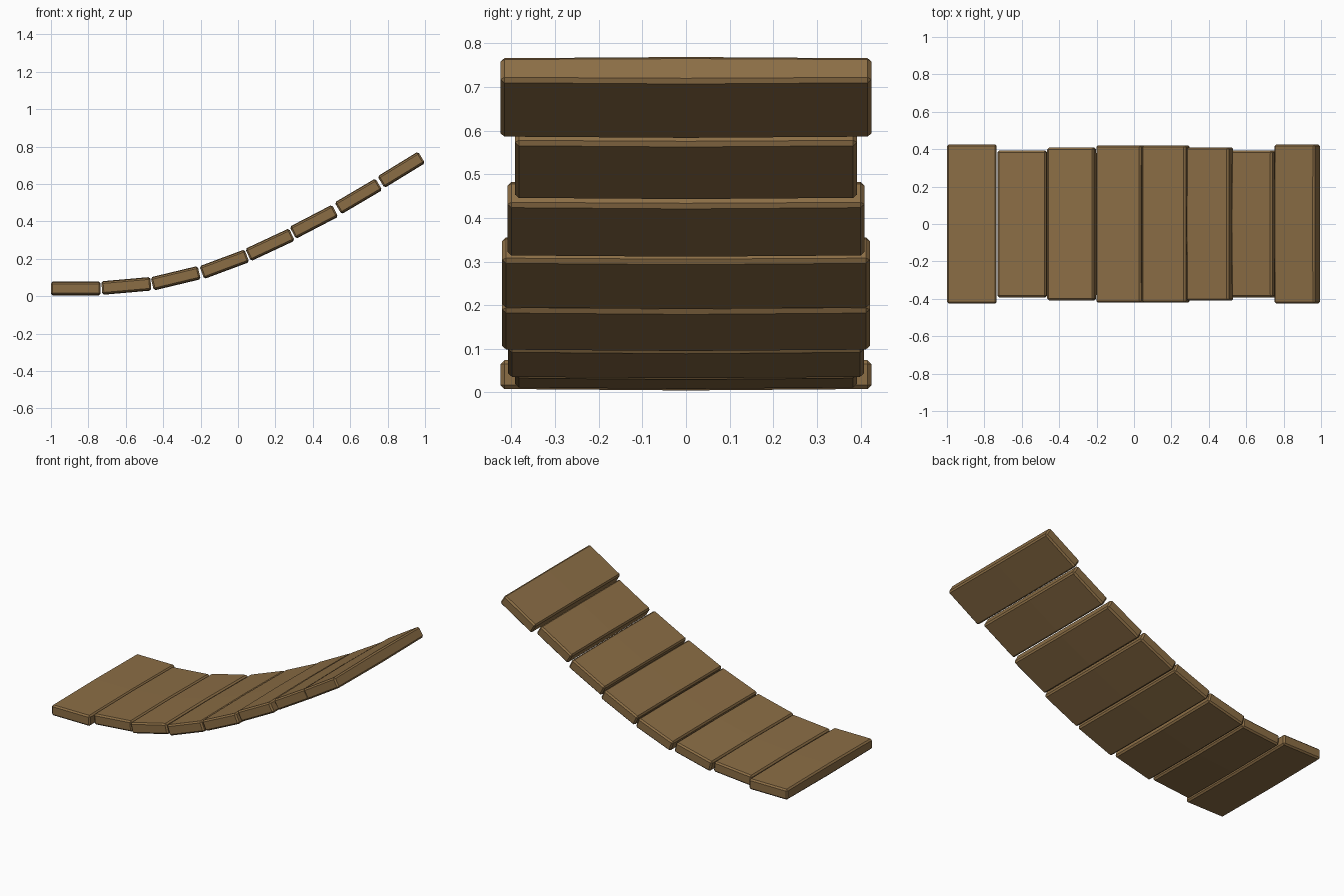
import bpy, bmesh
from math import radians

if "Cube" in bpy.data.objects:
    bpy.data.objects.remove(bpy.data.objects["Cube"])

wood = bpy.data.materials.new("wood")
wood.diffuse_color = (0.26, 0.155, 0.06, 1)
wood.use_nodes = True
wood.node_tree.nodes["Principled BSDF"].inputs["Base Color"].default_value = wood.diffuse_color

THICK = 0.066


def plank(name, x, z, length, half_width, angle):
    bm = bmesh.new()
    bmesh.ops.create_cube(bm, size=1)
    for v in bm.verts:
        v.co.x *= length
        v.co.y *= half_width * 2
        v.co.z *= THICK
    # worn edges
    bmesh.ops.bevel(bm, geom=bm.edges[:], offset=0.009, segments=1,
                    affect='EDGES', profile=0.5)
    # slight swelling along the middle of the board
    bmesh.ops.bisect_plane(bm, geom=bm.verts[:] + bm.edges[:] + bm.faces[:],
                           plane_co=(0, 0, 0), plane_no=(0, 1, 0))
    for v in bm.verts:
        if abs(v.co.y) < 0.001:
            v.co.z *= 1.1
    bmesh.ops.recalc_face_normals(bm, faces=bm.faces[:])
    me = bpy.data.meshes.new(name)
    bm.to_mesh(me)
    bm.free()
    me.materials.append(wood)
    ob = bpy.data.objects.new(name, me)
    bpy.context.collection.objects.link(ob)
    ob.location = (x, 0, z)
    ob.rotation_euler = (0, -radians(angle), 0)


# boards along the rising curve: x, z, length, half width, slope
boards = [
    (-0.867, 0.041, 0.266, 0.425, 0),
    (-0.597, 0.055, 0.263, 0.392, 5),
    (-0.333, 0.096, 0.258, 0.408, 13.5),
    (-0.073, 0.171, 0.257, 0.421, 20.5),
    (0.171, 0.275, 0.258, 0.421, 25),
    (0.406, 0.398, 0.255, 0.409, 27.5),
    (0.644, 0.534, 0.253, 0.392, 30.5),
    (0.873, 0.676, 0.254, 0.425, 31.5),
]
for i, b in enumerate(boards, 1):
    plank(f"plank_{i}", *b)
